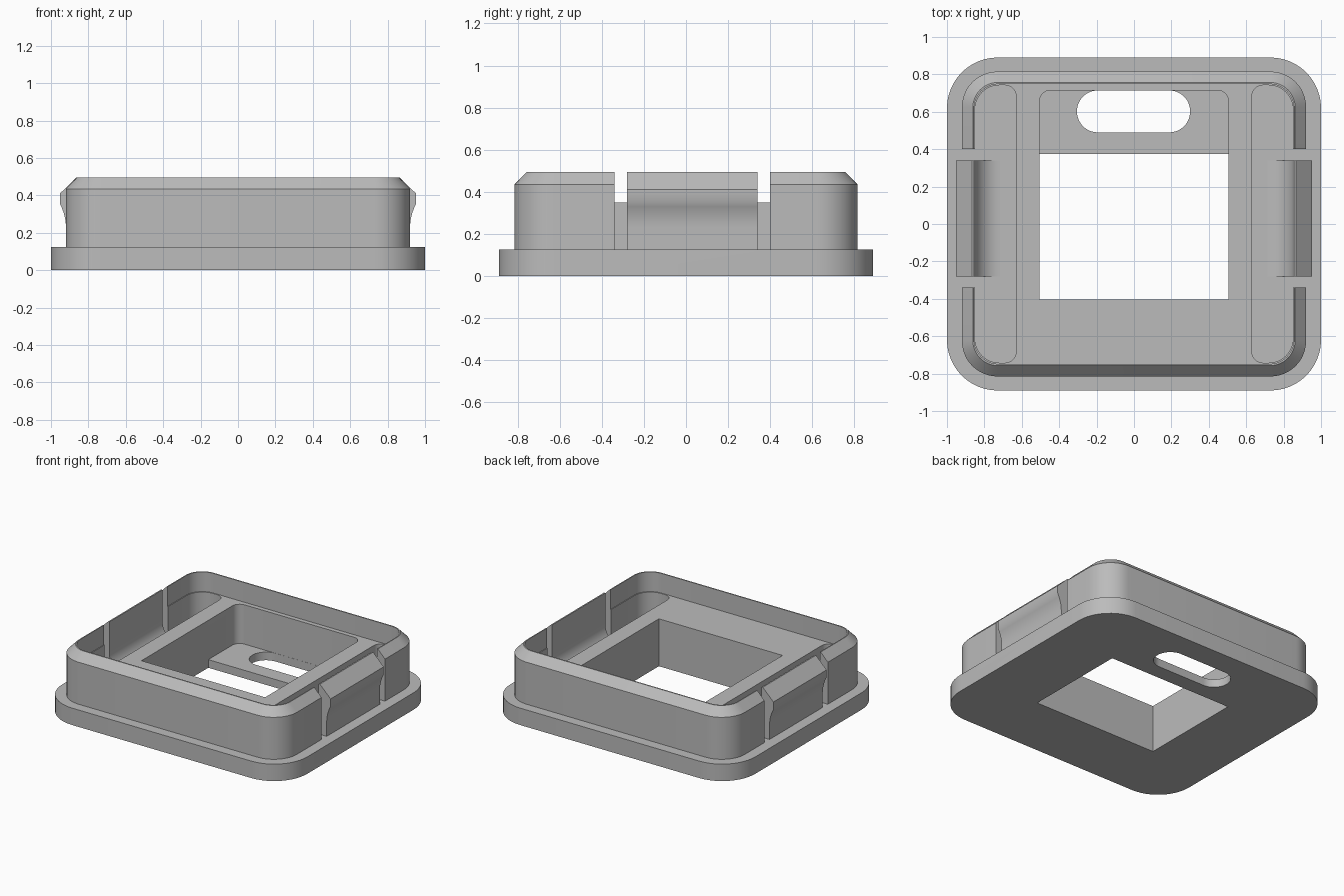
import bpy
import bmesh
from math import pi, cos, sin

default = bpy.data.objects.get("Cube")
if default:
    bpy.data.objects.remove(default, do_unlink=True)

gray = bpy.data.materials.new("plain gray")
gray.use_nodes = True
gray.diffuse_color = (0.5, 0.5, 0.5, 1)
gray.node_tree.nodes["Principled BSDF"].inputs["Base Color"].default_value = (0.5, 0.5, 0.5, 1)


def outline(x0, x1, y0, y1, radii, steps=12):
    """Rounded rectangle; radii run from the right back corner, anticlockwise."""
    corners = [(x1, y1, -1, -1), (x0, y1, 1, -1), (x0, y0, 1, 1), (x1, y0, -1, 1)]
    points = []
    for i, ((x, y, sx, sy), r) in enumerate(zip(corners, radii)):
        if r == 0:
            points.append((x, y))
            continue
        for k in range(steps + 1):
            a = (i + k / steps) * pi / 2
            points.append((x + sx * r + r * cos(a), y + sy * r + r * sin(a)))
    return points


def loft(name, rings):
    """Solid through a stack of rings of equal point count."""
    bm = bmesh.new()
    loops = [[bm.verts.new(p) for p in ring] for ring in rings]
    bm.faces.new(loops[0])
    bm.faces.new(loops[-1])
    n = len(loops[0])
    for low, high in zip(loops, loops[1:]):
        for i in range(n):
            j = (i + 1) % n
            bm.faces.new((low[i], low[j], high[j], high[i]))
    bmesh.ops.recalc_face_normals(bm, faces=bm.faces)
    mesh = bpy.data.meshes.new(name)
    bm.to_mesh(mesh)
    bm.free()
    mesh.materials.append(gray)
    obj = bpy.data.objects.new(name, mesh)
    bpy.context.collection.objects.link(obj)
    return obj


def prism(name, shape, z0, z1):
    return loft(name, [[(x, y, z) for x, y in shape] for z in (z0, z1)])


def select(obj):
    bpy.ops.object.select_all(action="DESELECT")
    obj.select_set(True)
    bpy.context.view_layer.objects.active = obj


def cut(target, cutter):
    cutter.hide_render = True
    select(target)
    mod = target.modifiers.new("cut", "BOOLEAN")
    mod.operation = "DIFFERENCE"
    mod.solver = "EXACT"
    mod.object = cutter
    bpy.ops.object.modifier_apply(modifier=mod.name)
    bpy.data.objects.remove(cutter, do_unlink=True)


FLOOR, DECK, TOP = 0.125, 0.35, 0.495

# Flange, wall and chamfered rim in one stack: half width, half depth, radius, height
levels = [(1, 0.89, 0.27, 0), (1, 0.89, 0.27, FLOOR),
          (0.92, 0.815, 0.19, FLOOR), (0.92, 0.815, 0.19, 0.435),
          (0.862, 0.757, 0.135, TOP)]
frame = loft("frame", [[(x, y, z) for x, y in outline(-w, w, -d, d, [r] * 4)]
                       for w, d, r, z in levels])

# Cavity above the deck
cut(frame, prism("cavity", outline(-0.855, 0.855, -0.748, 0.748, [0.13] * 4), DECK, 1))

# Side channels and the gaps around the clips
for s in (1, -1):
    radii = [0.13, 0.06, 0.06, 0.13] if s > 0 else [0.06, 0.13, 0.13, 0.06]
    xs = sorted((s * 0.63, s * 0.85))
    cut(frame, prism("channel", outline(*xs, -0.742, 0.742, radii), FLOOR, 0.6))
    xs = sorted((s * 0.8, s * 1.1))
    cut(frame, prism("clip_gap", outline(*xs, -0.34, 0.4, [0] * 4), FLOOR, 0.6))

# Pocket with a ledge at the back, the window and the cable slot
cut(frame, prism("pocket", outline(-0.505, 0.505, -0.405, 0.715, [0.06, 0.06, 0, 0]), 0.06, 0.6))
cut(frame, prism("window", outline(-0.505, 0.505, -0.405, 0.375, [0] * 4), -0.1, 0.2))
cut(frame, prism("cable_slot", outline(-0.305, 0.3, 0.49, 0.714, [0.111] * 4), -0.1, 0.2))

# Snap clips with a filleted root inside and a hooked lip outside
R = 0.14
profile = [(0.92, FLOOR - 0.005), (0.92, 0.23)]
profile += [(0.92 + 0.032 * t * t, 0.23 + 0.125 * t) for t in (0.2, 0.4, 0.6, 0.8, 1)]
profile += [(0.952, 0.41), (0.865, TOP), (0.855, TOP)]
for k in range(13):
    a = k / 12 * pi / 2
    profile.append((0.855 - R + R * cos(a), FLOOR + R - R * sin(a)))
profile.append((0.855 - R, FLOOR - 0.005))
parts = [frame]
for s, name in ((1, "left_clip"), (-1, "right_clip")):
    parts.append(loft(name, [[(s * x, y, z) for x, z in profile] for y in (-0.28, 0.34)]))

for part in parts:
    select(part)
    bpy.ops.object.shade_smooth_by_angle(angle=pi / 6)
